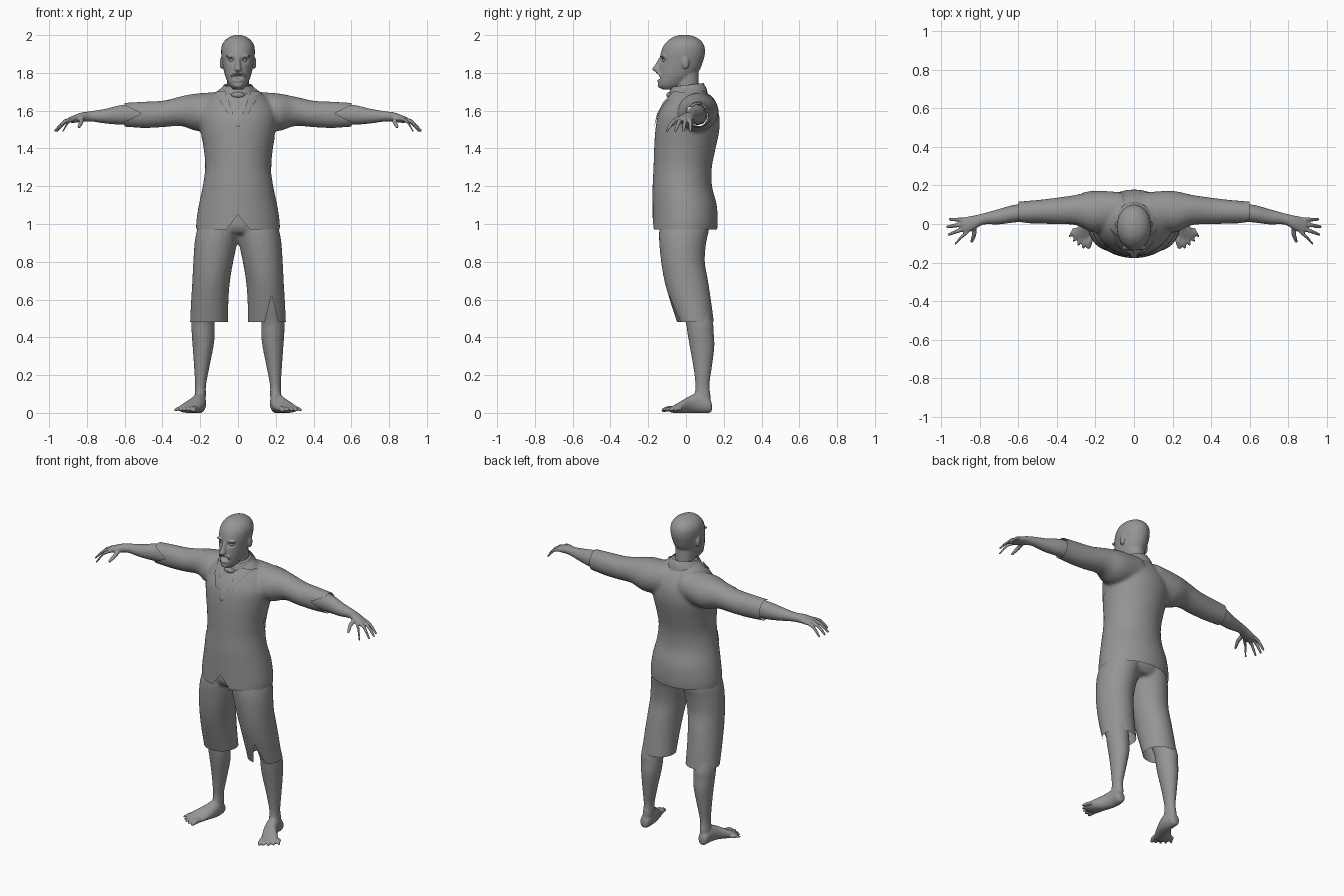
import bpy, bmesh, math
from mathutils import Vector
from mathutils.bvhtree import BVHTree

if "Cube" in bpy.data.objects:
    bpy.data.objects.remove(bpy.data.objects["Cube"])

GREY = bpy.data.materials.new("plain grey")
GREY.diffuse_color = (0.3, 0.3, 0.3, 1)
GREY.use_nodes = True
GREY.node_tree.nodes["Principled BSDF"].inputs["Base Color"].default_value = GREY.diffuse_color
OTHER = {'X': (0, 1, 2), 'Y': (1, 0, 2), 'Z': (2, 0, 1)}


def spline(a, b, c, d, t):
    return tuple(0.5 * (2 * q + (r - p) * t + (2 * p - 5 * q + 4 * r - s) * t * t
                        + (3 * q - p - 3 * r + s) * t ** 3) for p, q, r, s in zip(a, b, c, d))


def loft(bm, axis, rows, side=1, n=28, steps=4, caps=True):
    """Skin elliptical sections; a row is (along axis, low, high, low, high)."""
    full = []
    for i in range(len(rows) - 1):
        quad = (rows[max(i - 1, 0)], rows[i], rows[i + 1], rows[min(i + 2, len(rows) - 1)])
        full += [spline(*quad, k / steps) for k in range(steps)]
    full.append(rows[-1])
    i0, i1, i2 = OTHER[axis]
    rings = []
    for t, a0, a1, b0, b1 in full:
        ring = []
        for k in range(n):
            w = 2 * math.pi * k / n
            p = [0, 0, 0]
            p[i0] = t
            p[i1] = (a0 + a1) / 2 + (a1 - a0) / 2 * math.cos(w)
            p[i2] = (b0 + b1) / 2 + (b1 - b0) / 2 * math.sin(w)
            ring.append(bm.verts.new((p[0] * side, p[1], p[2])))
        rings.append(ring)
    for r, q in zip(rings, rings[1:]):
        for k in range(n):
            bm.faces.new((r[k], r[(k + 1) % n], q[(k + 1) % n], q[k]))
    if caps:
        bm.faces.new(rings[0])
        bm.faces.new(rings[-1])


def sym(rows):
    """Rows (z, half width, y0, y1) centred on x = 0."""
    return [(z, -w, w, a, b) for z, w, a, b in rows]


def digit(bm, axis, pts, r, side):
    """Finger or toe along three points, closed with a rounded tip."""
    i0, i1, i2 = OTHER[axis]
    rows = [(p[i0], p[i1] - s * r, p[i1] + s * r, p[i2] - s * r, p[i2] + s * r)
            for p, s in zip(pts, (1, 1, 0.75))]
    e = rows[-1]
    step = math.copysign(r * 0.6, e[0] - rows[0][0])
    rows.append((e[0] + step, e[1] + r * .5, e[2] - r * .5, e[3] + r * .5, e[4] - r * .5))
    loft(bm, axis, rows, side, n=10, steps=2)


def ball(bm, c, r):
    vs = bmesh.ops.create_uvsphere(bm, u_segments=16, v_segments=10, radius=1)['verts']
    for v in vs:
        v.co = Vector(c) + Vector((v.co.x * r[0], v.co.y * r[1], v.co.z * r[2]))


def make(name, bm, voxel=0, smooth=5):
    """Object from bmesh; optionally fuse its volumes into one smooth skin."""
    bmesh.ops.recalc_face_normals(bm, faces=bm.faces[:])
    me = bpy.data.meshes.new(name)
    bm.to_mesh(me)
    bm.free()
    ob = bpy.data.objects.new(name, me)
    bpy.context.collection.objects.link(ob)
    if voxel:
        m = ob.modifiers.new("fuse", 'REMESH')
        m.mode, m.voxel_size = 'VOXEL', voxel
        s = ob.modifiers.new("soften", 'SMOOTH')
        s.factor, s.iterations = 0.5, smooth
        dg = bpy.context.evaluated_depsgraph_get()
        me = bpy.data.meshes.new_from_object(ob.evaluated_get(dg))
        ob.modifiers.clear()
        ob.data = me
    me.materials.clear()
    me.materials.append(GREY)
    for p in me.polygons:
        p.use_smooth = True
        p.material_index = 0
    return ob


def cut(ob, planes, inside):
    """Slice along planes, then drop the faces for which inside(centre) holds."""
    bm = bmesh.new()
    bm.from_mesh(ob.data)
    for co, no in planes:
        bmesh.ops.bisect_plane(bm, geom=bm.verts[:] + bm.edges[:] + bm.faces[:],
                               plane_co=co, plane_no=no, dist=1e-5)
    gone = [f for f in bm.faces if inside(f.calc_center_median())]
    bmesh.ops.delete(bm, geom=gone, context='FACES')
    bm.to_mesh(ob.data)
    bm.free()


def drape(name, target, axis, sign, left, right, lift=0.004, n=8):
    """Thin plate between two 2D edge lines, laid onto the target."""
    tree = BVHTree.FromPolygons([v.co for v in target.data.vertices],
                                [p.vertices[:] for p in target.data.polygons])
    i0, i1, i2 = OTHER[axis]
    bm = bmesh.new()
    grid = []
    for a, b in zip(left, right):
        row = []
        for k in range(n + 1):
            o, d = Vector(), Vector()
            o[i1] = a[0] + (b[0] - a[0]) * k / n
            o[i2] = a[1] + (b[1] - a[1]) * k / n
            o[i0], d[i0] = 3 * sign, -sign
            hit = tree.ray_cast(o, d)
            row.append(bm.verts.new(hit[0] + hit[1] * lift) if hit[0] else None)
        grid.append(row)
    for r, q in zip(grid, grid[1:]):
        for k in range(n):
            f = (r[k], r[k + 1], q[k + 1], q[k])
            if all(f):
                bm.faces.new(f)
    return make(name, bm)


def patch(name, target, axis, sign, c, r):
    arc = [math.pi * (0.02 + 0.96 * k / 14) for k in range(15)]
    edge = [[(c[0] + s * r[0] * math.sin(w), c[1] + r[1] * math.cos(w)) for w in arc] for s in (-1, 1)]
    drape(name, target, axis, sign, *edge, lift=0.003)


# Jacket: torso and sleeves fused
bm = bmesh.new()
loft(bm, 'Z', sym([(.93, .218, -.177, .158), (1.0, .222, -.177, .168), (1.1, .208, -.177, .163),
                   (1.2, .187, -.177, .138), (1.3, .174, -.172, .137), (1.4, .182, -.169, .157),
                   (1.5, .2, -.162, .177), (1.58, .205, -.147, .175), (1.65, .17, -.112, .147),
                   (1.7, .115, -.075, .105), (1.735, .07, -.05, .08)]), n=40)
for s in (1, -1):
    loft(bm, 'X', [(.06, 0, .165, 1.52, 1.7), (.2, -.045, .172, 1.49, 1.693), (.3, -.006, .152, 1.518, 1.675),
                   (.4, -.002, .137, 1.512, 1.653), (.5, .002, .125, 1.508, 1.648),
                   (.6, .002, .117, 1.514, 1.642), (.66, 0, .112, 1.515, 1.64)], s)
jacket = make("jacket", bm, .01, 7)
cut(jacket, [((0, 0, .97), (0, 0, 1)), ((.6, 0, 0), (1, 0, 0)), ((-.6, 0, 0), (1, 0, 0)),
             ((0, 0, 1.05), (1.3, 0, 1)), ((0, 0, 1.05), (-1.3, 0, 1))]
    + [((.51 * s, 0, 1.585), (s, 0, 2 * t)) for s in (1, -1) for t in (1, -1)],
    lambda c: c.z < .97 or abs(c.x) > .6 or (c.y < 0 and c.z + 1.3 * abs(c.x) < 1.05)
    or (c.y < .06 and abs(c.x) > .51 + 2 * abs(c.z - 1.585)))

# Lapels, shirt opening and worn patches
for s in (1, -1):
    drape("lapel", jacket, 'Y', -1,
          [(s * .066, 1.7), (s * .045, 1.64), (s * .025, 1.58), (s * .001, 1.515)],
          [(s * .125, 1.69), (s * .09, 1.645), (s * .058, 1.59), (s * .004, 1.512)], .009)
drape("shirt_front", jacket, 'Y', -1, [(-.066, 1.7), (-.025, 1.58), (-.001, 1.517)],
      [(.066, 1.7), (.025, 1.58), (.001, 1.517)], .002)
patch("side_patch", jacket, 'X', 1, (-.038, 1.385), (.043, .085))
patch("waist_patch", jacket, 'Y', -1, (-.14, 1.23), (.013, .042))
patch("left_sleeve_patch", jacket, 'Z', 1, (-.3, .03), (.075, .028))
patch("shoulder_patch", jacket, 'Z', 1, (.22, .12), (.04, .022))
patch("back_patch", jacket, 'Y', 1, (-.24, 1.6), (.03, .045))

# Collar and neckband
for name, rows in (("collar", [(1.675, .108, -.085, .115), (1.705, .096, -.088, .108), (1.735, .076, -.078, .092)]),
                   ("neckband", [(1.675, .07, -.085, .08), (1.71, .064, -.08, .072)])):
    bm = bmesh.new()
    loft(bm, 'Z', sym(rows), caps=False)
    for v in bm.verts:
        v.co.z += 0.12 * v.co.y
    make(name, bm)
bm = bmesh.new()
ball(bm, (0, -.088, 1.683), (.035, .016, .016))
make("neck_knot", bm)

# Shorts: pelvis and two legs fused, open at the hems, one torn
bm = bmesh.new()
loft(bm, 'Z', sym([(.95, .17, -.12, .1), (.99, .2, -.142, .125), (1.07, .185, -.14, .12)]))
for s in (1, -1):
    loft(bm, 'Z', [(.43, .052, .257, -.035, .15), (.48, .053, .254, -.048, .148), (.6, .05, .248, -.087, .132),
                   (.7, .042, .242, -.115, .117), (.8, .025, .237, -.132, .1), (.9, .004, .23, -.142, .107),
                   (.97, -.01, .217, -.142, .122), (1.04, -.02, .19, -.13, .12)], s)
shorts = make("shorts", bm, .01)
cut(shorts, [((0, 0, .48), (0, 0, 1)), ((.178, 0, .62), (1, 0, .27)), ((.178, 0, .62), (-1, 0, .27))],
    lambda c: c.z < .48 or (c.y < .05 and abs(c.x - .178) < .27 * (.62 - c.z)))

# Bare legs with feet and toes
TOES = [((.226, -.06), (.236, -.13), .0155), ((.25, -.06), (.263, -.127), .0115),
        ((.272, -.055), (.288, -.113), .011), ((.292, -.04), (.312, -.094), .0105),
        ((.308, -.02), (.333, -.07), .0105)]
for s, tag in ((1, "right"), (-1, "left")):
    bm = bmesh.new()
    loft(bm, 'Z', [(.75, .09, .2, -.06, .07), (.6, .11, .235, -.04, .11), (.48, .123, .246, -.002, .142),
                   (.42, .123, .245, .008, .147), (.35, .13, .24, .02, .15), (.25, .15, .233, .038, .138),
                   (.15, .169, .227, .05, .124), (.09, .17, .23, .045, .13), (.03, .175, .235, .04, .13)], s)
    loft(bm, 'Y', [(.137, .19, .22, .012, .045), (.125, .176, .234, 0, .075), (.07, .168, .242, -.002, .105),
                   (.02, .174, .262, 0, .09), (-.03, .192, .305, 0, .06), (-.065, .208, .318, 0, .04),
                   (-.085, .215, .29, .003, .03)], s)
    for a, b, r in TOES:
        mid = ((a[0] + b[0]) / 2, (a[1] + b[1]) / 2, .022)
        digit(bm, 'Y', [(a[0], a[1], .022), mid, (b[0], b[1] + r * .5, .014)], r, s)
    make(tag + "_leg", bm, .006, 4)

# Forearms with hands and fingers
FINGERS = [((.86, .022), (.955, .024)), ((.865, .001), (.968, -.014)),
           ((.865, -.02), (.962, -.055)), ((.86, -.038), (.925, -.1))]
for s, tag in ((1, "right"), (-1, "left")):
    bm = bmesh.new()
    loft(bm, 'X', [(.42, .02, .115, 1.525, 1.635), (.6, .01, .103, 1.525, 1.632), (.7, -.002, .078, 1.532, 1.61),
                   (.78, -.003, .056, 1.543, 1.597), (.83, -.03, .044, 1.54, 1.59),
                   (.875, -.048, .036, 1.535, 1.573), (.895, -.035, .025, 1.54, 1.565)], s)
    for a, b in FINGERS:
        mid = ((a[0] + b[0]) / 2 + .005, (a[1] + b[1]) / 2, 1.542)
        digit(bm, 'X', [(a[0], a[1], 1.558), mid, (b[0], b[1], 1.494)], .0115, s)
    digit(bm, 'Y', [(.83, -.015, 1.557), (.83, -.055, 1.54), (.842, -.09, 1.515)], .0125, s)
    make(tag + "_arm", bm, .005, 4)

# Head: skull, neck, nose, brow, ears, lips and moustache fused, then dented
bm = bmesh.new()
loft(bm, 'Z', sym([(1.712, .025, -.125, -.06), (1.735, .047, -.147, -.01), (1.78, .067, -.147, .045),
                   (1.82, .077, -.144, .075), (1.86, .084, -.139, .09), (1.9, .089, -.135, .1),
                   (1.94, .087, -.121, .098), (1.97, .071, -.097, .08), (1.99, .045, -.068, .05),
                   (2.001, .012, -.032, .014)]))
loft(bm, 'Z', sym([(1.62, .08, -.05, .09), (1.7, .06, -.058, .072), (1.8, .058, -.055, .065)]))
loft(bm, 'Z', [(1.808, -.018, .018, -.165, -.12), (1.82, -.02, .02, -.18, -.12),
               (1.845, -.013, .013, -.163, -.12), (1.88, -.012, .012, -.144, -.11)], n=14)
ball(bm, (0, -.142, 1.761), (.025, .013, .009))
ball(bm, (0, -.136, 1.735), (.024, .014, .016))
for s in (1, -1):
    ball(bm, (s * .035, -.122, 1.888), (.03, .014, .008))
    ball(bm, (s * .087, -.002, 1.852), (.01, .02, .033))
    ball(bm, (s * .014, -.148, 1.799), (.018, .012, .007))
    ball(bm, (s * .03, -.137, 1.788), (.009, .011, .016))
head = make("head", bm, .005, 4)
DENTS = [((0, -.15, 1.779), (.024, .03, .011), .03)]
DENTS += [((s * .035, -.128, 1.867), (.02, .03, .012), .012) for s in (1, -1)]
for v in head.data.vertices:
    for c, r, depth in DENTS:
        d = sum(((v.co[i] - c[i]) / r[i]) ** 2 for i in range(3))
        v.co.y += depth * math.exp(-d)

# Eyes
for s in (1, -1):
    bm = bmesh.new()
    ball(bm, (s * .034, -.112, 1.866), (.014, .013, .009))
    make("eye", bm)
